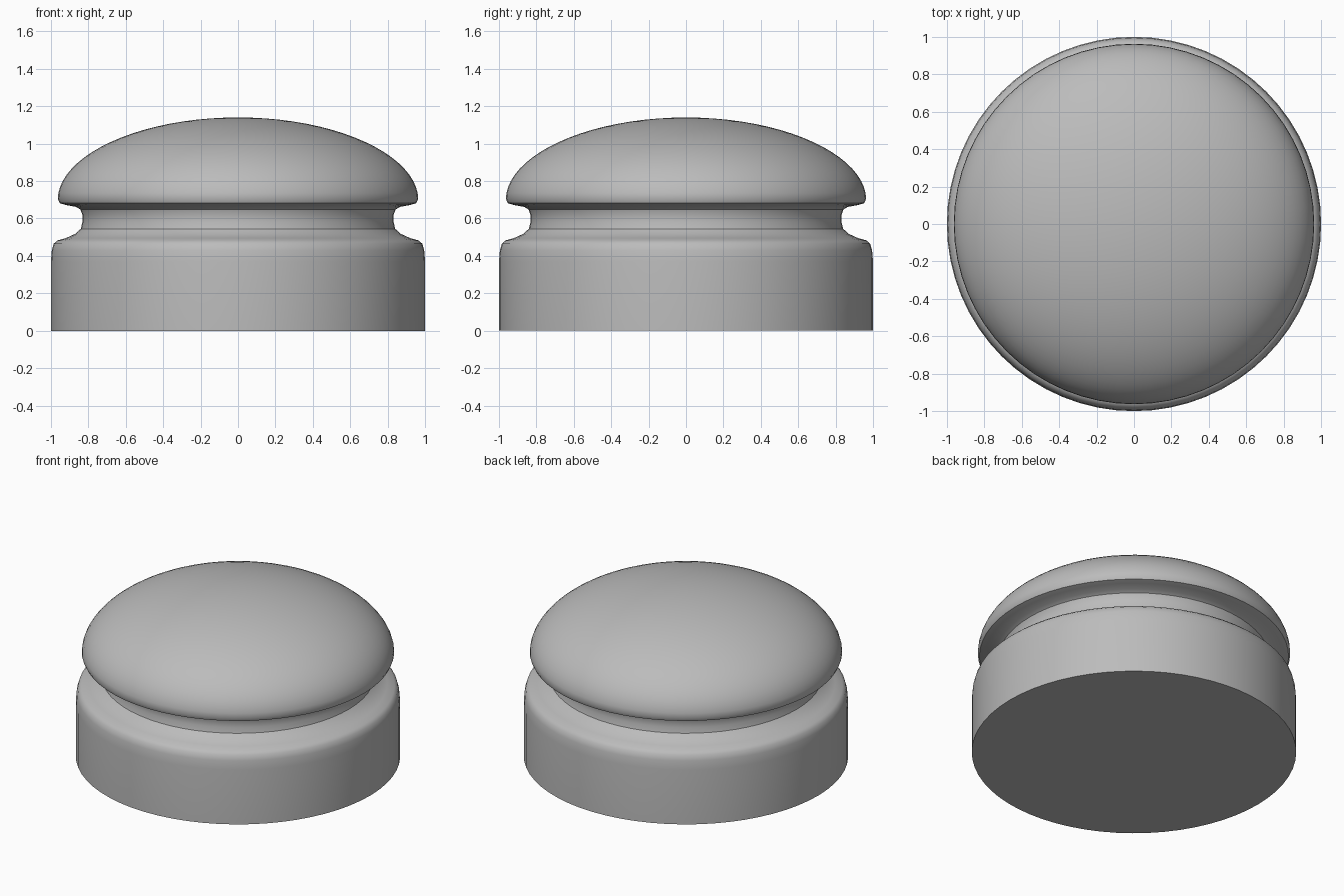
import bpy, bmesh
from math import sin, cos, pi, radians

cube = bpy.data.objects.get("Cube")
if cube:
    bpy.data.objects.remove(cube, do_unlink=True)

grey = bpy.data.materials.new("plain grey")
grey.use_nodes = True
COLOUR = (0.5, 0.5, 0.5, 1)
grey.diffuse_color = COLOUR
grey.node_tree.nodes["Principled BSDF"].inputs["Base Color"].default_value = COLOUR


def lathe(name, profile, steps=64):
    """Spin a radius/height profile that starts and ends on the z axis."""
    bm = bmesh.new()
    verts = [bm.verts.new((r, 0, z)) for r, z in profile]
    edges = [bm.edges.new(pair) for pair in zip(verts, verts[1:])]
    bmesh.ops.spin(bm, geom=verts + edges, cent=(0, 0, 0), axis=(0, 0, 1),
                   angle=2 * pi, steps=steps, use_duplicate=False)
    bmesh.ops.remove_doubles(bm, verts=bm.verts, dist=0.0005)
    bmesh.ops.recalc_face_normals(bm, faces=bm.faces)
    mesh = bpy.data.meshes.new(name)
    bm.to_mesh(mesh)
    bm.free()
    mesh.materials.append(grey)
    obj = bpy.data.objects.new(name, mesh)
    bpy.context.collection.objects.link(obj)
    bpy.ops.object.select_all(action="DESELECT")
    obj.select_set(True)
    bpy.context.view_layer.objects.active = obj
    bpy.ops.object.shade_smooth_by_angle(angle=radians(35))
    return obj


# Straight base with a rounded shoulder
base = [(0, 0), (1, 0), (1, 0.37), (0.995, 0.43), (0.985, 0.465), (0.965, 0.483)]
# Concave neck groove
neck = [(0.92, 0.495), (0.87, 0.518), (0.84, 0.545), (0.832, 0.58),
        (0.832, 0.62), (0.842, 0.648), (0.865, 0.662)]
# Flared lip under the cap
lip = [(0.92, 0.672), (0.953, 0.682)]
# Elliptical domed cap
dome = [(0.963 * cos(t), 0.705 + 0.435 * sin(t) ** 1.04)
        for t in (i * pi / 40 for i in range(20))] + [(0, 1.14)]

lathe("domed_knob", base + neck + lip + dome)
